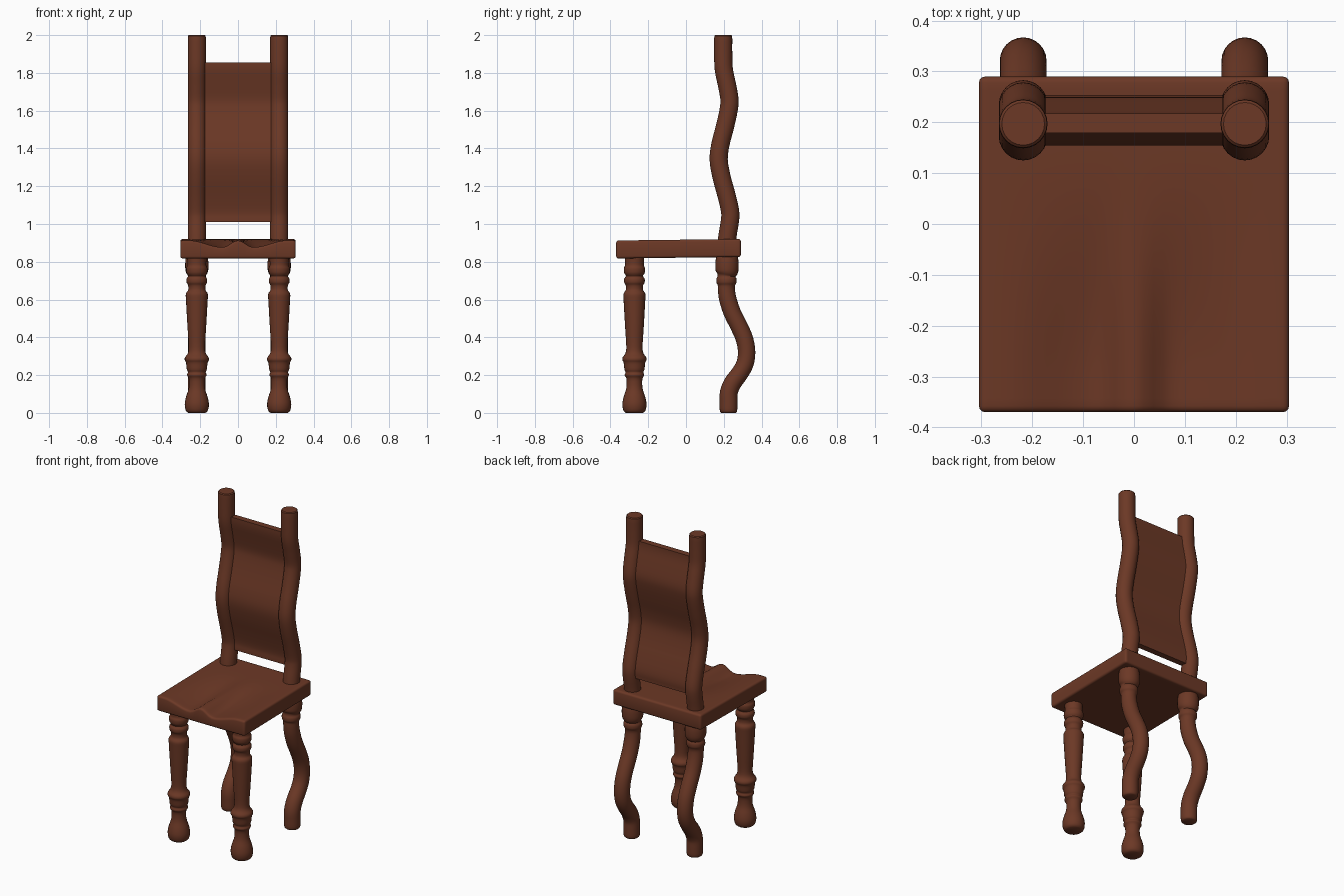
import bpy, bmesh, math
from mathutils import Vector

if "Cube" in bpy.data.objects:
    bpy.data.objects.remove(bpy.data.objects["Cube"], do_unlink=True)

# One brown wood colour for the whole chair
wood = bpy.data.materials.new("brown_wood")
wood.use_nodes = True
COLOUR = (0.15, 0.04, 0.019, 1)
wood.diffuse_color = COLOUR
wood.node_tree.nodes["Principled BSDF"].inputs["Base Color"].default_value = COLOUR

LEG_X = 0.218


def finish(name, bm, angle=40):
    bmesh.ops.recalc_face_normals(bm, faces=bm.faces[:])
    mesh = bpy.data.meshes.new(name)
    bm.to_mesh(mesh)
    bm.free()
    mesh.materials.append(wood)
    obj = bpy.data.objects.new(name, mesh)
    bpy.context.collection.objects.link(obj)
    bpy.ops.object.select_all(action='DESELECT')
    obj.select_set(True)
    bpy.context.view_layer.objects.active = obj
    bpy.ops.object.shade_smooth_by_angle(angle=math.radians(angle))
    return obj


def smooth(points, steps=4):
    """Pass a soft curve through the points."""
    pts = [Vector(p) for p in points]
    pts = [pts[0]] + pts + [pts[-1]]
    out = []
    for a, b, c, d in zip(pts, pts[1:], pts[2:], pts[3:]):
        for i in range(steps):
            t = i / steps
            out.append(b + (c - a) * (t / 2)
                       + (2 * a - 5 * b + 4 * c - d) * (t * t / 2)
                       + (3 * b - a - 3 * c + d) * (t ** 3 / 2))
    return out + [pts[-1]]


def tangent(pts, i):
    a, b = pts[max(i - 1, 0)], pts[min(i + 1, len(pts) - 1)]
    return Vector((b.x - a.x, b.y - a.y)).normalized()


def turned(name, x, pts, sides=24):
    """Round rod through (y, z, radius) stations, rings square to the path."""
    bm = bmesh.new()
    rings = []
    for i, p in enumerate(pts):
        t = tangent(pts, i)
        ring = []
        for k in range(sides):
            a = math.tau * k / sides
            u, v = p.z * math.cos(a), p.z * math.sin(a)
            ring.append(bm.verts.new((x + u, p.x + v * t.y, p.y - v * t.x)))
        rings.append(ring)
    for lo, hi in zip(rings, rings[1:]):
        for k in range(sides):
            n = (k + 1) % sides
            bm.faces.new((lo[k], lo[n], hi[n], hi[k]))
    bm.faces.new(rings[0][::-1])
    bm.faces.new(rings[-1])
    return finish(name, bm)


# Turned front leg: height and radius
front_profile = [
    (0, .045), (.012, .058), (.045, .064), (.085, .057), (.13, .043), (.18, .042),
    (.2, .052), (.215, .047), (.23, .053), (.265, .057), (.28, .064), (.295, .062),
    (.315, .048), (.35, .043), (.45, .049), (.59, .057), (.63, .058), (.65, .046),
    (.675, .046), (.69, .054), (.71, .054), (.725, .045), (.74, .054), (.765, .056),
    (.78, .05), (.8, .05), (.83, .052)]
front_leg = smooth([(-.273, z, r) for z, r in front_profile], 3)

# S-curved rear leg with a turned collar: y, height, radius
back_leg = smooth([
    (.225, 0, .038), (.225, .012, .046), (.225, .06, .047), (.227, .11, .047),
    (.248, .16, .047), (.285, .21, .046), (.312, .26, .046), (.321, .32, .046),
    (.31, .39, .046), (.28, .46, .046), (.245, .53, .046), (.222, .6, .046),
    (.214, .65, .045), (.214, .675, .046), (.214, .69, .053), (.214, .71, .053),
    (.214, .725, .047), (.216, .74, .056), (.217, .76, .061), (.217, .8, .061),
    (.217, .83, .056)], 3)

# Wavy line shared by the posts and the back panel: y, height
WAVE = [(.212, .87), (.22, .94), (.233, 1.02), (.233, 1.07), (.215, 1.15),
        (.188, 1.25), (.173, 1.34), (.182, 1.42), (.205, 1.51), (.225, 1.6),
        (.23, 1.66), (.216, 1.74), (.2, 1.82), (.197, 1.9), (.197, 1.98)]
wave = smooth([(y, z, .048) for y, z in WAVE])
post = wave + [Vector((.197, 1.995, .047)), Vector((.197, 2, .042))]

for side, s in (("left", 1), ("right", -1)):
    turned("front_leg_" + side, s * LEG_X, front_leg)
    turned("back_leg_" + side, s * LEG_X, back_leg)
    turned("back_post_" + side, s * LEG_X, post)

# Back panel: a thin wavy board between the posts
bm = bmesh.new()
rows = []
board = [p for p in wave if 1.01 < p.y < 1.85]
first, last = board[0].copy(), board[-1].copy()
first.y, last.y = 1.01, 1.855
board = [first] + board + [last]
for i, p in enumerate(board):
    t = tangent(board, i)
    if i in (0, len(board) - 1):
        t = Vector((0, 1))
    rows.append([bm.verts.new((x, p.x + d * t.y, p.y - d * t.x))
                 for x, d in ((-.19, -.019), (.19, -.019), (.19, .019), (-.19, .019))])
for lo, hi in zip(rows, rows[1:]):
    for k in range(4):
        n = (k + 1) % 4
        bm.faces.new((lo[k], lo[n], hi[n], hi[k]))
bm.faces.new(rows[0][::-1])
bm.faces.new(rows[-1])
finish("back_panel", bm)


# Saddle seat: two shallow hollows with a centre ridge, fading to the rear
def hollow(x, y):
    a = abs(x)
    if a < .08:
        across = .5 - .5 * math.cos(math.pi * a / .08)
    else:
        across = .5 + .5 * math.cos(math.pi * min((a - .08) / .18, 1))
    along = min(max((.12 - y) / .42, 0), 1)
    return .036 * across * along * along * (3 - 2 * along)


bm = bmesh.new()
bmesh.ops.create_grid(bm, x_segments=32, y_segments=24, size=1)
for v in bm.verts:
    v.co = (v.co.x * .305, v.co.y * .33 - .04, 0)
bottom = bm.verts[:]
new = bmesh.ops.extrude_face_region(bm, geom=bm.faces[:], use_keep_orig=True)
top = [g for g in new["geom"] if isinstance(g, bmesh.types.BMVert)]
for v in bottom:
    v.co.z = .822 + .012 * v.co.y
for v in top:
    v.co.z = .917 + .012 * v.co.y - hollow(v.co.x, v.co.y)
bmesh.ops.recalc_face_normals(bm, faces=bm.faces[:])
bm.normal_update()
rim = [e for e in bm.edges if e.is_manifold and e.calc_face_angle() > 1]
bmesh.ops.bevel(bm, geom=rim, offset=.012, segments=3, profile=.5, affect='EDGES')
finish("seat", bm)
